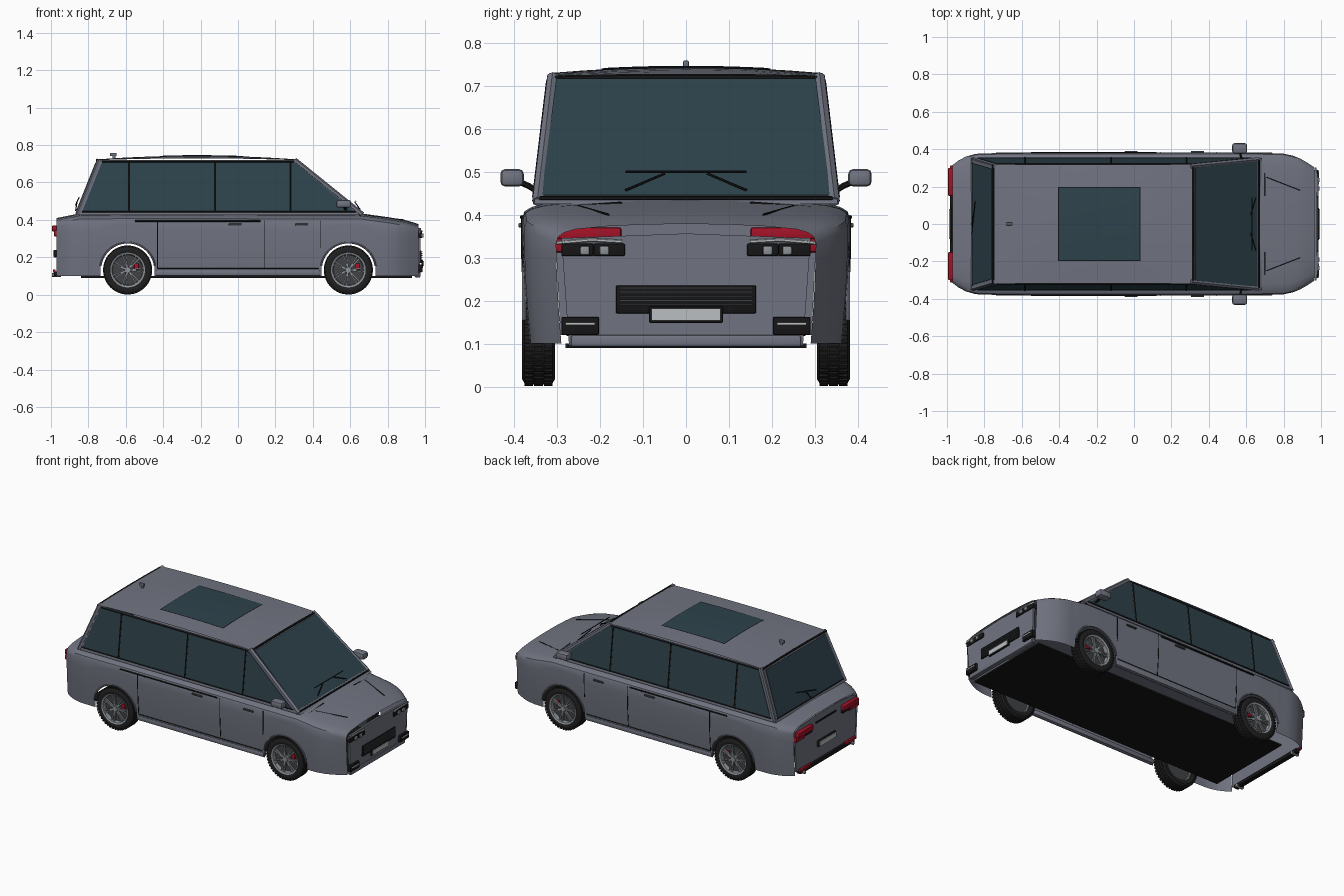
import bpy, bmesh, math
from mathutils import Vector, Matrix

if "Cube" in bpy.data.objects:
    bpy.data.objects.remove(bpy.data.objects["Cube"])


def colour(name, r, g, b):
    m = bpy.data.materials.new(name)
    m.diffuse_color = (r, g, b, 1)
    m.use_nodes = True
    m.node_tree.nodes["Principled BSDF"].inputs["Base Color"].default_value = m.diffuse_color
    return m


PAINT = colour("grey_paint", .165, .175, .22)
GLASS = colour("tinted_glass", .027, .055, .072)
BLACK = colour("black_trim", .008, .008, .009)
RUBBER = colour("rubber", .014, .014, .015)
RED = colour("red_lens", .36, .006, .02)
ALLOY = colour("alloy", .27, .29, .31)
PALE = colour("pale_plate", .5, .52, .54)
DARK = colour("dark_metal", .05, .055, .06)


def finish(name, bm, mat, smooth=True):
    bmesh.ops.recalc_face_normals(bm, faces=bm.faces)
    me = bpy.data.meshes.new(name)
    bm.to_mesh(me)
    bm.free()
    me.materials.append(mat)
    ob = bpy.data.objects.new(name, me)
    bpy.context.collection.objects.link(ob)
    if smooth:
        bpy.ops.object.select_all(action='DESELECT')
        ob.select_set(True)
        bpy.context.view_layer.objects.active = ob
        bpy.ops.object.shade_smooth_by_angle(angle=math.radians(35))
    return ob


def boxes(name, items, mat, bevel=0, mirror=False):
    """Boxes given as x0,x1,y0,y1,z0,z1."""
    bm = bmesh.new()
    for x0, x1, y0, y1, z0, z1 in items:
        for s in ((1, -1) if mirror else (1,)):
            m = Matrix.Translation(((x0+x1)/2, s*(y0+y1)/2, (z0+z1)/2))
            bmesh.ops.create_cube(bm, size=1, matrix=m @ Matrix.Diagonal((x1-x0, y1-y0, z1-z0, 1)))
    if bevel:
        bmesh.ops.bevel(bm, geom=bm.edges[:], offset=bevel, segments=2, affect='EDGES', profile=.5)
    return finish(name, bm, mat)


def tubes(name, paths, r, mat, mirror=False):
    bm = bmesh.new()
    for path in paths:
        for s in ((1, -1) if mirror else (1,)):
            for a, b in zip(path, path[1:]):
                a, b = Vector((a[0], s*a[1], a[2])), Vector((b[0], s*b[1], b[2]))
                d = b - a
                m = Matrix.Translation((a+b)/2) @ d.to_track_quat('Z', 'Y').to_matrix().to_4x4()
                bmesh.ops.create_cone(bm, cap_ends=True, segments=6, radius1=r, radius2=r,
                                      depth=d.length + r*.5, matrix=m)
    return finish(name, bm, mat)


def plate(name, pts, mat, push, thick=.006, mirror=False):
    """Thin slab on a polygon, pushed out along a vector."""
    bm = bmesh.new()
    for s in ((1, -1) if mirror else (1,)):
        p = Vector((push[0], s*push[1], push[2])).normalized() * thick
        vs = [bm.verts.new((x, s*y, z)) for x, y, z in pts]
        f = bm.faces.new(vs)
        ext = bmesh.ops.extrude_face_region(bm, geom=[f], use_keep_orig=True)
        bmesh.ops.translate(bm, vec=p, verts=[v for v in ext['geom'] if isinstance(v, bmesh.types.BMVert)])
    return finish(name, bm, mat, False)


def lathe(name, prof, mat, n=40):
    """Revolve (radius, y) points about the y axis."""
    bm = bmesh.new()
    rings = [[bm.verts.new((r*math.cos(t*math.tau/n), y, r*math.sin(t*math.tau/n))) for t in range(n)]
             for r, y in prof]
    for a, b in zip(rings, rings[1:]):
        for i in range(n):
            bm.faces.new((a[i], a[(i+1) % n], b[(i+1) % n], b[i]))
    bmesh.ops.remove_doubles(bm, verts=bm.verts, dist=1e-5)
    return finish(name, bm, mat)


def interp(x, table):
    for (a, p), (b, q) in zip(table, table[1:]):
        if x <= b:
            return p + (q-p)*(max(x, a)-a)/(b-a)
    return table[-1][1]


# Body shell: sections along x, lower edge follows the wheel arches
WX, WZ, ARCH = .59, .132, .147
WIDTH = [(-.97, .315), (-.94, .338), (-.9, .36), (-.84, .377), (-.59, .381), (.59, .381),
         (.8, .376), (.85, .365), (.9, .345), (.965, .302)]
TOP = [(-.97, .41), (-.85, .434), (-.5, .438), (.66, .434), (.8, .415), (.9, .398), (.965, .378)]


def side_y(x, z):
    return interp(x, WIDTH) * (.955 + .045*math.sin(min(1, max(0, (z-.08)/.27))*math.pi/2))


def low_z(x):
    d = abs(abs(x) - WX)
    return WZ + math.sqrt(ARCH**2 - d*d) if d < .144 else .1


xs = [-.97 + .03*i for i in range(65)] + [.965, -.94, -.9, .8, .85]
for c in (-WX, WX):
    xs = [x for x in xs if abs(x-c) > .155]
    xs += [c + .1439*math.sin(i*math.pi/24) for i in range(-12, 13)] + [c-.1445, c+.1445]
xs = sorted(set(round(x, 4) for x in xs if x <= .965))
bm = bmesh.new()
prev = None
for x in xs:
    zt, zb = interp(x, TOP), low_z(x)
    zs = zt - .045
    half = [(side_y(x, zb+(zs-zb)*k/6), zb+(zs-zb)*k/6) for k in range(7)]
    w = side_y(x, zs)
    half += [(w*.985, zt-.03), (w*.94, zt-.02), (w*.85, zt-.012), (w*.6, zt-.005), (w*.3, zt-.001), (0, zt)]
    sec = half + [(-y, z) for y, z in half[-2::-1]]
    row = [bm.verts.new((x, y, z)) for y, z in sec]
    if prev:
        for i in range(len(row)-1):
            bm.faces.new((prev[i], prev[i+1], row[i+1], row[i]))
    prev = row
finish("body_shell", bm, PAINT)

# End panels, sills and floor
plate("front_panel", [(.958, -.272, .095), (.958, .272, .095), (.966, .29, .345), (.966, 0, .356), (.966, -.29, .345)],
      PAINT, (1, 0, 0), .012)
plate("rear_panel", [(-.962, -.292, .12), (-.962, .292, .12), (-.962, .305, .375), (-.962, .26, .394),
                     (-.962, 0, .406), (-.962, -.26, .394), (-.962, -.305, .375)], PAINT, (-1, 0, 0), .008)
boxes("front_lip", [(.945, .975, -.268, .268, .092, .12)], PAINT, .006)
boxes("floor", [(-.84, .93, -.28, .28, .09, .1)], BLACK)
boxes("sill", [(-.44, .44, .345, .373, .1, .132)], PAINT, .008, True)

# Arch lips
tubes("arch_lip", [[(c+.147*math.cos(t*math.pi/20), side_y(c, .2)+.002, WZ+.147*math.sin(t*math.pi/20))
                    for t in range(1, 20)] for c in (-WX, WX)], .005, PAINT, True)


# Door seams, waist trim and handles
def seam(x0, z0, x1, z1, n=8):
    pts = [(x0+(x1-x0)*i/n, z0+(z1-z0)*i/n) for i in range(n+1)]
    return [(x, side_y(x, z)+.0005, z) for x, z in pts]


tubes("door_seams", [seam(-.43, .395, -.43, .14), seam(.14, .395, .14, .14), seam(.44, .395, .44, .25),
                     seam(-.43, .14, .43, .14)], .0025, BLACK, True)
tubes("waist_trim", [seam(-.55, .394, .12, .394)], .005, BLACK, True)
boxes("door_handles", [(x-.035, x+.035, .378, .39, .37, .38) for x in (-.015, .34)], DARK, .003, True)
tubes("hood_seams", [[(.7, .29, .417), (.7, .15, .428)], [(.71, .25, .42), (.89, .18, .4)]], .0025, BLACK, True)


# Cabin: four sloping sides and a crowned roof
def cab_y(z):
    return .352 - (z-.432)*.12


def front_x(z):
    return .672 - (z-.432)*1.24


def rear_x(z):
    return -.868 + (z-.432)*.4


def roof_z(x, y):
    return .719 + .02*(1-((x+.22)/.54)**2)*(1-.5*(y/.318)**2) + .004*(1-(y/.318)**2)


bm = bmesh.new()
lo, hi = [[bm.verts.new((fx(z), s*cab_y(z), z)) for fx, s in
           ((rear_x, -1), (front_x, -1), (front_x, 1), (rear_x, 1))] for z in (.425, .72)]
for i in range(4):
    j = (i+1) % 4
    bm.faces.new((lo[i], lo[j], hi[j], hi[i]))
finish("cabin_frame", bm, PAINT, False)


def roof_patch(name, x0, x1, w, lift, mat):
    bm = bmesh.new()
    n, m = 16, 8
    g = [[bm.verts.new((x0+(x1-x0)*i/n, w*(2*j/m-1), roof_z(x0+(x1-x0)*i/n, w*(2*j/m-1))+lift))
          for j in range(m+1)] for i in range(n+1)]
    for i in range(n):
        for j in range(m):
            bm.faces.new((g[i][j], g[i+1][j], g[i+1][j+1], g[i][j+1]))
    ob = finish(name, bm, mat)
    if ob.data.polygons[0].normal.z < 0:
        ob.data.flip_normals()


roof_patch("roof", -.755, .318, .318, 0, PAINT)
roof_patch("sunroof_seal", -.405, .035, .197, .0015, BLACK)
roof_patch("sunroof", -.4, .03, .192, .003, GLASS)

# Windows
za, zb = .447, .707
plate("side_glass", [(rear_x(za)+.03, cab_y(za), za), (front_x(za)-.035, cab_y(za), za),
                     (front_x(zb)-.03, cab_y(zb), zb), (rear_x(zb)+.03, cab_y(zb), zb)],
      GLASS, (0, 1, .12), .003, True)
plate("windshield", [(front_x(za), -.336, za-.006), (front_x(za), .336, za-.006),
                     (front_x(.712), .302, .712), (front_x(.712), -.302, .712)], GLASS, (1, 0, 1.24), .006)
plate("rear_glass", [(rear_x(za), -.325, za), (rear_x(za), .325, za), (rear_x(zb), .295, zb),
                     (rear_x(zb), -.295, zb)], GLASS, (-1, 0, .4), .004)

# Window dividers, pillars and seals
tubes("window_dividers", [[(x, cab_y(.442)+.001, .442), (x, cab_y(.71)+.001, .71)]
                          for x in (-.583, -.122, .28)], .006, BLACK, True)
tubes("window_seals", [[(rear_x(z)+.03, cab_y(z)+.001, z), (front_x(z)-.03, cab_y(z)+.001, z)]
                       for z in (.443, .711)], .004, BLACK, True)
tubes("pillars", [[(f(z)-o, cab_y(z)-.008, z) for z in (.432, .718)]
                  for f, o in ((front_x, .012), (rear_x, -.012))], .014, PAINT, True)
tubes("roof_end_seals", [[(x, y, roof_z(x, y)-.003) for y in (-.315, -.16, 0, .16, .315)]
                         for x in (.315, -.752)], .007, BLACK)
tubes("glass_base_seals", [[(.668, -.34, .438), (.668, .34, .438)], [(-.862, -.33, .44), (-.862, .33, .44)]],
      .005, BLACK)

# Wipers and roof aerial
tubes("front_wipers", [[(.63, -.14, .5), (.63, .14, .5)], [(.652, .14, .457), (.625, .05, .495)],
                       [(.652, -.14, .457), (.625, -.05, .495)]], .003, BLACK)
tubes("rear_wiper", [[(-.868, 0, .45), (-.86, .04, .5)], [(-.868, -.05, .48), (-.85, .12, .52)]], .003, BLACK)
boxes("aerial", [(-.685, -.65, -.007, .007, .742, .758), (-.672, -.655, -.004, .004, .725, .745)], PAINT, .003)

# Door mirrors
boxes("mirror_housing", [(.525, .605, .377, .432, .465, .506)], PAINT, .012, True)
tubes("mirror_arm", [[(.58, .34, .45), (.57, .365, .466), (.57, .385, .475)]], .007, BLACK, True)

# Front fittings
boxes("grille", [(.972, .982, -.163, .163, .17, .235)], BLACK, .003)
boxes("grille_slats", [(.98, .986, -.155, .155, z, z+.004) for z in (.188, .198, .208, .218, .227)], DARK)
boxes("plate_frames", [(.98, .99, -.086, .086, .148, .186), (-.984, -.97, -.086, .086, .2, .24)], BLACK, .003)
boxes("number_plates", [(.988, .994, -.08, .08, .153, .181), (-.988, -.982, -.08, .08, .205, .235)], PALE)
boxes("headlights", [(.95, .984, .142, .215, .303, .333), (.95, .982, .215, .29, .303, .333)], BLACK, .004, True)
boxes("headlight_lenses", [(.98, .992, y-.011, y+.011, .306, .327) for y in (.19, .235)], ALLOY, .004, True)
tubes("headlight_brow", [[(.982, .15, .337), (.982, .22, .341), (.972, .3, .334)]], .0045, PALE, True)
boxes("fog_lamps", [(.955, .986, .202, .29, .12, .162)], BLACK, .004, True)
boxes("fog_strips", [(.984, .99, .212, .28, .143, .149)], PALE, 0, True)

# Rear fittings
boxes("tail_lights", [(-.994, -.955, .15, .3, .338, .37), (-.985, -.945, .22, .312, .312, .345)], RED, .006, True)
boxes("tail_light_bases", [(-.985, -.965, .15, .225, .322, .338)], BLACK, .003, True)
boxes("rear_bumper", [(-.985, -.955, -.27, .27, .1, .125)], BLACK, .005)
boxes("rear_reflectors", [(-.99, -.975, .17, .28, .118, .135)], RED, .003, True)
tubes("exhaust_tips", [[(-.95, .24, .105), (-.993, .24, .105)]], .011, ALLOY, True)
boxes("rear_badge_bar", [(-.976, -.968, -.1, .1, .352, .362)], BLACK, .002)

# Wheels: tyre, tread, rim and spokes, outer side at -y
tyre = lathe("tyre", [(.09, -.034), (.1, -.039), (.115, -.038), (.124, -.033), (.127, -.024),
                      (.127, .024), (.124, .033), (.115, .038), (.09, .034), (.09, -.034)], RUBBER, 48)
rim = lathe("rim", [(.08, -.015), (.084, -.034), (.093, -.038), (.093, .03), (.085, .03), (.08, -.015)], ALLOY)
disc = lathe("wheel_disc", [(0, -.012), (.083, -.012), (.083, .02), (0, .02)], DARK)
bm = bmesh.new()
for i in range(44):
    for y, o in ((-.023, 0), (0, .5), (.023, 0)):
        m = Matrix.Rotation((i+o)*math.tau/44, 4, 'Y') @ Matrix.Translation((.127, y, 0))
        bmesh.ops.create_cube(bm, size=1, matrix=m @ Matrix.Diagonal((.008, .02, .011, 1)))
tread = finish("tread_blocks", bm, RUBBER, False)
bm = bmesh.new()
for i in range(7):
    for o in (-.11, .11):
        m = Matrix.Rotation(i*math.tau/7+o, 4, 'Y') @ Matrix.Translation((.05, -.026, 0))
        bmesh.ops.create_cube(bm, size=1, matrix=m @ Matrix.Diagonal((.074, .01, .007, 1)))
bmesh.ops.create_cone(bm, cap_ends=True, segments=20, radius1=.02, radius2=.016, depth=.02,
                      matrix=Matrix.Translation((0, -.026, 0)) @ Matrix.Rotation(math.pi/2, 4, 'X'))
spokes = finish("spokes", bm, ALLOY)
parts = [tyre, rim, disc, tread, spokes]
for k, (sx, sy) in enumerate(((1, -1), (-1, -1), (1, 1), (-1, 1))):
    for p in parts:
        ob = p if k == 0 else bpy.data.objects.new(p.name + "_copy", p.data)
        if k:
            bpy.context.collection.objects.link(ob)
        ob.location = (sx*WX, sy*.343, WZ)
        ob.rotation_euler = (0, 0, math.pi if sy > 0 else 0)
boxes("brake_calipers", [(c+.035, c+.06, .352, .366, WZ, WZ+.035) for c in (-WX, WX)], RED, .004, True)
